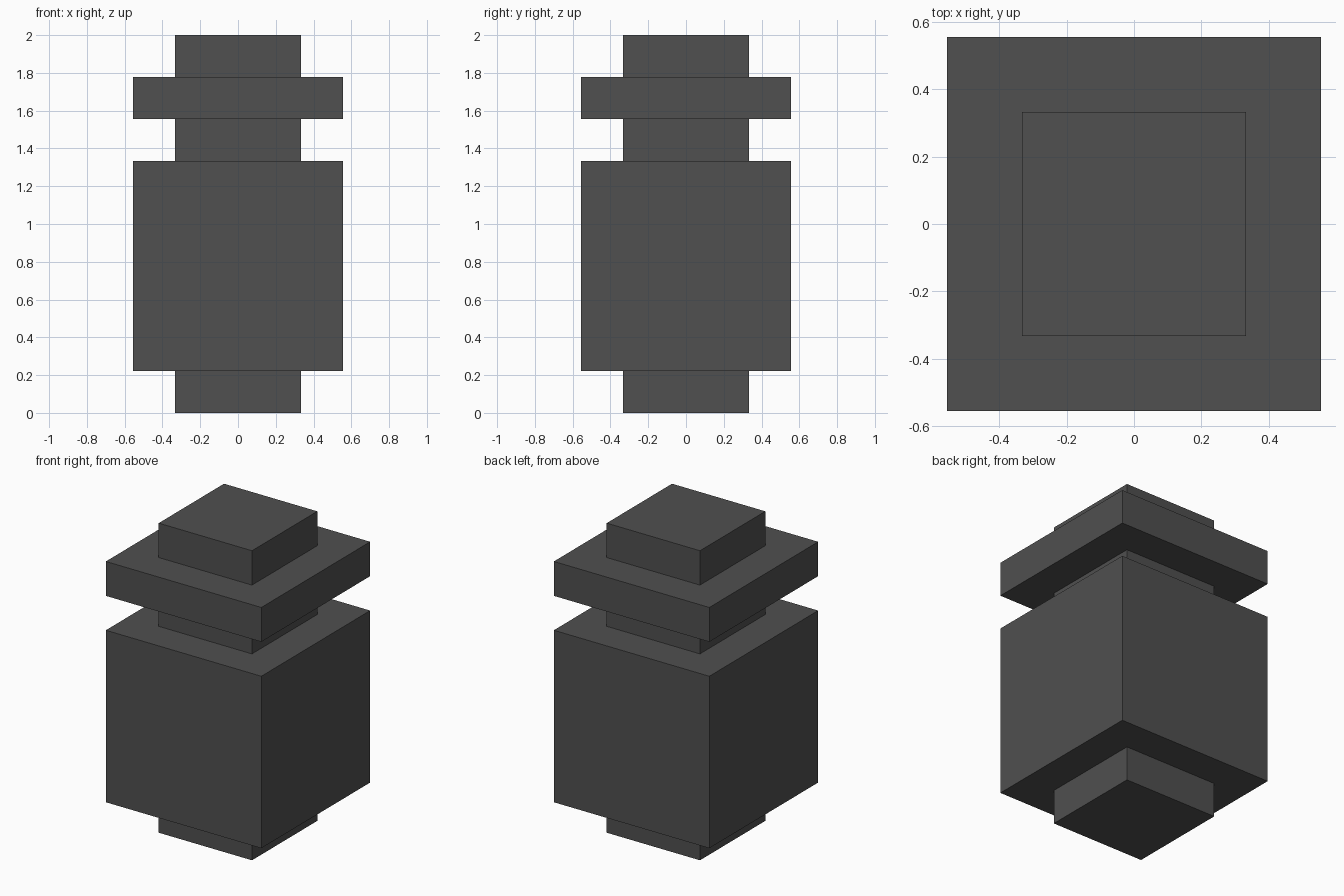
import bpy

if "Cube" in bpy.data.objects:
    bpy.data.objects.remove(bpy.data.objects["Cube"])

U = 2 / 9  # one block unit: the model is nine units tall

mat = bpy.data.materials.new("dark_grey")
mat.diffuse_color = (0.08, 0.08, 0.08, 1)
mat.use_nodes = True
mat.node_tree.nodes["Principled BSDF"].inputs["Base Color"].default_value = mat.diffuse_color


def block(name, width, bottom, height):
    """Square block centred on the z axis, sizes in units."""
    bpy.ops.mesh.primitive_cube_add(size=1, location=(0, 0, (bottom + height / 2) * U))
    ob = bpy.context.object
    ob.name = name
    ob.scale = (width * U, width * U, height * U)
    bpy.ops.object.transform_apply(location=False, rotation=False, scale=True)
    ob.data.materials.append(mat)


# Stacked from the ground up: name, width, height
bottom = 0
for name, width, height in (
    ("foot", 3, 1),
    ("body", 5, 5),
    ("neck", 3, 1),
    ("collar", 5, 1),
    ("cap", 3, 1),
):
    block(name, width, bottom, height)
    bottom += height
